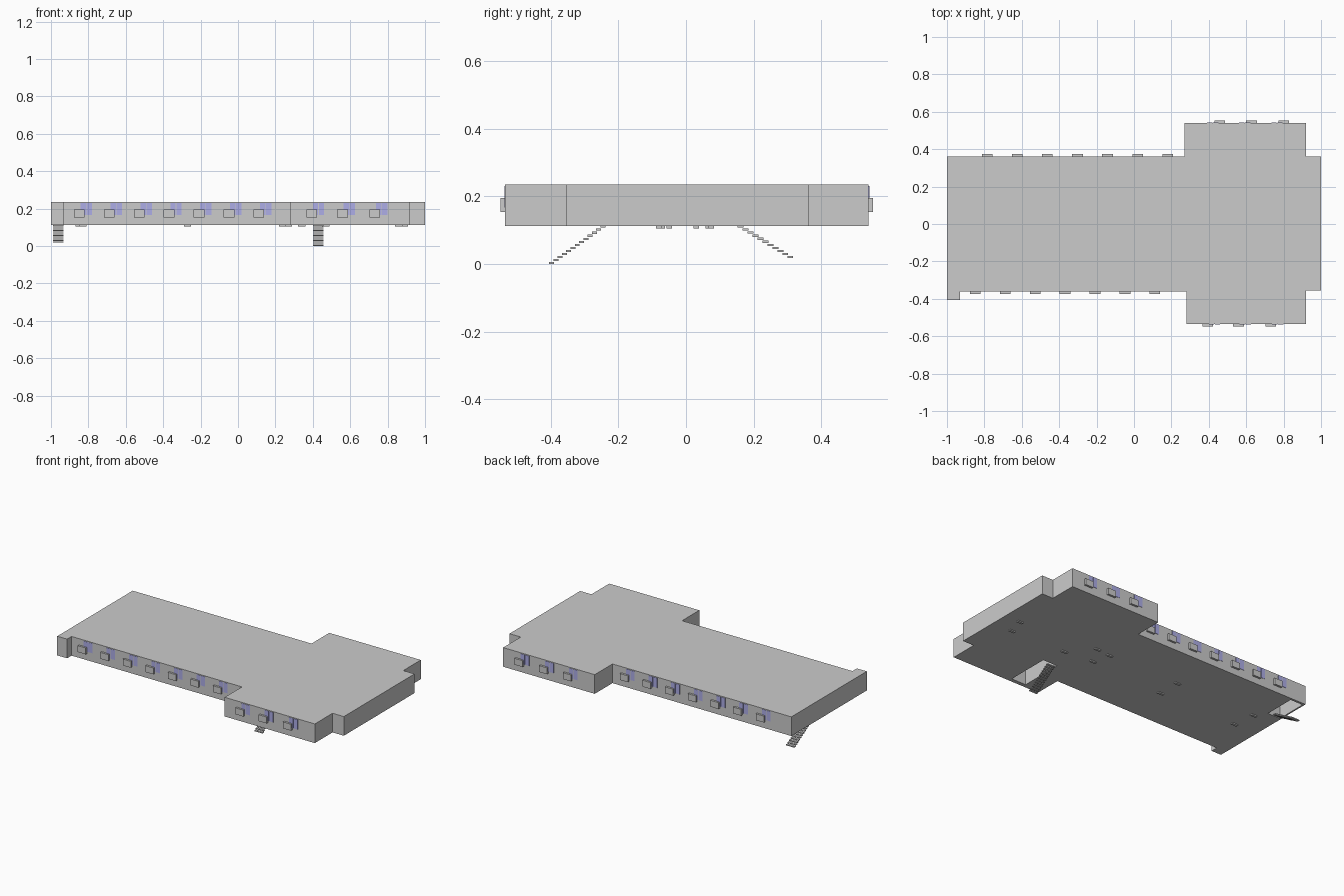
import bpy, bmesh

if "Cube" in bpy.data.objects:
    bpy.data.objects.remove(bpy.data.objects["Cube"])

Z0, Z1 = 0.112, 0.235

glass = bpy.data.materials.new("window_glass")
glass.diffuse_color = (0.42, 0.42, 0.8, 1)
glass.use_nodes = True
glass.node_tree.nodes["Principled BSDF"].inputs["Base Color"].default_value = glass.diffuse_color


def finish(name, bm, mat=None):
    bmesh.ops.recalc_face_normals(bm, faces=bm.faces)
    me = bpy.data.meshes.new(name)
    bm.to_mesh(me)
    bm.free()
    ob = bpy.data.objects.new(name, me)
    bpy.context.collection.objects.link(ob)
    if mat:
        me.materials.append(mat)
    return ob


def add_box(bm, x0, x1, y0, y1, z0, z1):
    vs = bmesh.ops.create_cube(bm, size=1)["verts"]
    for v in vs:
        v.co.x = x1 if v.co.x > 0 else x0
        v.co.y = y1 if v.co.y > 0 else y0
        v.co.z = z1 if v.co.z > 0 else z0


# storey block extruded from its floor plan
plan = [(-1, -0.405), (-0.93, -0.405), (-0.93, -0.36), (0.28, -0.36),
        (0.28, -0.535), (0.92, -0.535), (0.92, -0.355), (1, -0.355),
        (1, 0.362), (0.92, 0.362), (0.92, 0.54), (0.27, 0.54),
        (0.27, 0.36), (-1, 0.36)]
bm = bmesh.new()
base = bm.faces.new([bm.verts.new((x, y, Z0)) for x, y in plan])
top = bmesh.ops.extrude_face_region(bm, geom=[base])["geom"]
bmesh.ops.translate(bm, vec=(0, 0, Z1 - Z0),
                    verts=[g for g in top if isinstance(g, bmesh.types.BMVert)])
storey = finish("storey_block", bm)

# stairwell openings cut into the underside
bm = bmesh.new()
add_box(bm, 0.395, 0.50, -0.51, -0.225, 0.05, 0.225)
add_box(bm, -0.99, -0.90, 0.14, 0.345, 0.05, 0.225)
cutter = finish("stairwell_cutter", bm)
cutter.hide_render = True
cutter.hide_viewport = True
mod = storey.modifiers.new("stairwells", 'BOOLEAN')
mod.object = cutter
mod.operation = 'DIFFERENCE'
mod.solver = 'EXACT'


# window panes and wall units along the front and back
front = [(-0.877 + 0.16 * i, -0.36) for i in range(7)]
front += [(x, -0.535) for x in (0.365, 0.53, 0.703)]
back = [(-0.757 + 0.161 * i, 0.36) for i in range(7)]
back += [(x, 0.54) for x in (0.487, 0.657, 0.83)]
units, panes = bmesh.new(), bmesh.new()
for row, s in ((front, 1), (back, -1)):
    for x, y in row:
        def span(a, b):
            return sorted((x + s * a, x + s * b))
        add_box(units, *span(0, 0.057), *sorted((y + s * 0.005, y - s * 0.013)),
                0.154, 0.195)
        for a, b in ((0.035, 0.064), (0.067, 0.096)):
            add_box(panes, *span(a, b),
                    *sorted((y + s * 0.003, y - s * 0.002)), 0.167, 0.230)
finish("wall_units", units)
finish("window_panes", panes, glass)


# stair flights made of overlapping treads
def stairs(name, x0, x1, y_top, y_end, z_end, n):
    bm = bmesh.new()
    s = 1 if y_end > y_top else -1
    run = abs(y_end - y_top) / n
    rise = (Z0 - 0.005 - z_end) / (n - 1)
    for i in range(n):
        y = y_top + s * run * i
        z = Z0 - 0.005 - rise * i
        add_box(bm, x0, x1, *sorted((y - s * 0.002, y + s * run)), z, z + 0.006)
    finish(name, bm)


stairs("front_stairs", 0.40, 0.457, -0.24, -0.405, 0.0, 13)
stairs("back_stairs", -0.99, -0.932, 0.155, 0.317, 0.018, 11)

# small fittings under the floor
bm = bmesh.new()
for x, y in ((0.89, 0.03), (0.86, -0.08), (0.34, 0.075), (0.24, 0.065),
             (0.47, -0.07), (0.27, -0.05), (-0.27, 0.07), (-0.27, -0.08),
             (-0.85, 0.07), (-0.83, -0.08)):
    add_box(bm, x - 0.02, x + 0.02, y - 0.008, y + 0.008, 0.105, Z0 + 0.003)
finish("underfloor_fittings", bm)
